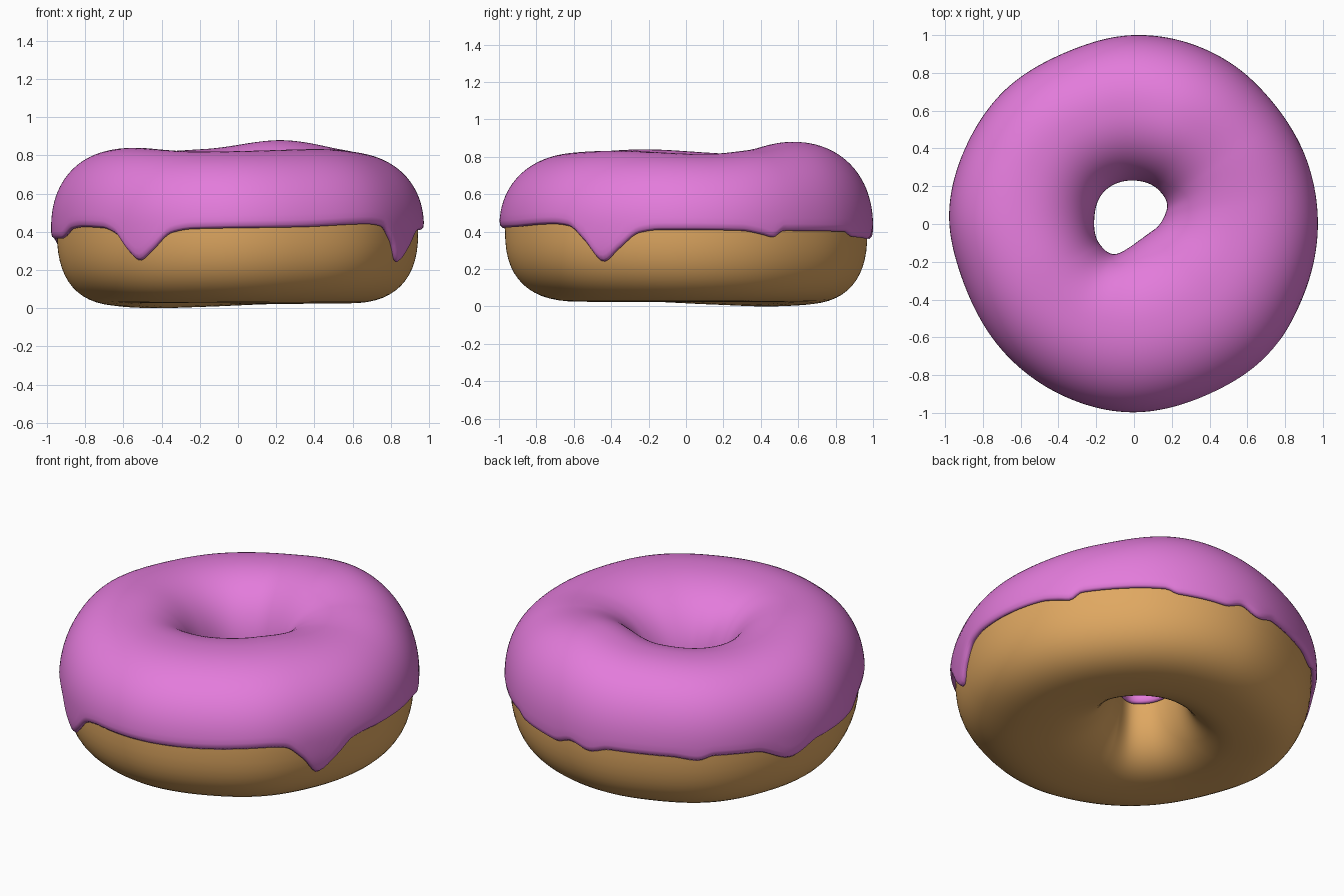
import bpy, bmesh, math

if "Cube" in bpy.data.objects:
    bpy.data.objects.remove(bpy.data.objects["Cube"])

# Control values around the ring: (angle in degrees, value)
OUTER = [(0, .974), (19, .975), (42, .978), (59, .994), (90, 1.0), (112, .978), (135, .985),
         (153, .98), (177, .98), (198, .955), (225, .968), (245, .982), (268, .998),
         (294, .985), (315, .992), (335, .975)]
HOLE = [(17, .172), (27, .197), (52, .221), (90, .23), (133, .233), (172, .212), (211, .21),
        (235, .194), (257, .130), (278, .098), (297, .088), (318, .088), (338, .102), (356, .130)]
TOP = [(10, .815), (35, .835), (69, .88), (105, .835), (150, .815), (202, .84), (250, .82),
       (320, .833)]
BOTTOM = [(20, .025), (70, .022), (105, .008), (135, 0), (165, .01), (210, .028), (300, .025)]
DRIPS = [(0, .41), (18, .405), (25, .385), (29, .37), (33, .405), (60, .40), (64, .375), (75, .365),
         (80, .36), (86, .39), (93, .36), (100, .39), (120, .385), (129, .365), (134, .39),
         (148, .38), (161, .30), (172, .36), (184, .365), (193, .365), (203, .415), (211, .425),
         (222, .42), (228, .39), (233, .30), (237, .25), (242, .30), (249, .395), (256, .415),
         (290, .425), (314, .44), (320, .43), (326, .35), (332, .24), (338, .31), (345, .395),
         (352, .41)]
MID = 0.42         # height of the widest line
INNER_EDGE = 0.37  # lower edge of the icing inside the hole
ICING = 0.03       # icing thickness
STEPS = 288


def around(points, deg, flat=True):
    """Smooth periodic interpolation; flat keeps peaks from overshooting."""
    p = [(a - 360, v) for a, v in points] + points + [(a + 360, v) for a, v in points]
    i = max(k for k in range(len(p)) if p[k][0] <= deg)

    def slope(k):
        h0, h1 = p[k][0] - p[k - 1][0], p[k + 1][0] - p[k][0]
        s0, s1 = (p[k][1] - p[k - 1][1]) / h0, (p[k + 1][1] - p[k][1]) / h1
        if flat:
            return 0 if s0 * s1 <= 0 else 2 * s0 * s1 / (s0 + s1)
        return (s0 * h1 + s1 * h0) / (h0 + h1)
    h = p[i + 1][0] - p[i][0]
    t = (deg - p[i][0]) / h
    return ((2*t**3 - 3*t*t + 1) * p[i][1] + (t**3 - 2*t*t + t) * h * slope(i)
            + (3*t*t - 2*t**3) * p[i + 1][1] + (t**3 - t*t) * h * slope(i + 1))


def power(v, e):
    return math.copysign(abs(v) ** e, v)


class Section:
    """Rounded cross-section of the ring at one angle."""
    def __init__(self, deg):
        self.a = math.radians(deg)
        ro = around(OUTER, deg, False) - ICING
        ri = around(HOLE, deg, False) + ICING
        self.rc, self.w = (ro + ri) / 2, (ro - ri) / 2
        self.up = around(TOP, deg) - ICING - MID
        self.down = MID - around(BOTTOM, deg)

    def exponent(self, s):
        return 2.2 if s >= 0 else 2.6

    def phi(self, z):
        s = (z - MID) / (self.up if z >= MID else self.down)
        return math.asin(power(s, self.exponent(s) / 2))

    def point(self, phi, off=0.0):
        c, s = math.cos(phi), math.sin(phi)
        e = 2 / self.exponent(s)
        r = self.rc + (self.w + off) * power(c, e)
        z = MID + ((self.up if s >= 0 else self.down) + off * (s > 0)) * power(s, e)
        return (r * math.cos(self.a), r * math.sin(self.a), z)


def loft(name, rings, closed, color):
    """Skin the cross-sections into a smooth ring."""
    bm = bmesh.new()
    vs = [[bm.verts.new(p) for p in ring] for ring in rings]
    n = len(vs[0])
    for i in range(len(vs)):
        a, b = vs[i], vs[(i + 1) % len(vs)]
        for j in range(n if closed else n - 1):
            k = (j + 1) % n
            bm.faces.new((a[j], b[j], b[k], a[k]))
    bmesh.ops.recalc_face_normals(bm, faces=bm.faces)
    for f in bm.faces:
        f.smooth = True
    mesh = bpy.data.meshes.new(name)
    bm.to_mesh(mesh)
    bm.free()
    mat = bpy.data.materials.new(name + "_color")
    mat.diffuse_color = (*color, 1)
    mat.use_nodes = True
    mat.node_tree.nodes["Principled BSDF"].inputs["Base Color"].default_value = mat.diffuse_color
    mesh.materials.append(mat)
    obj = bpy.data.objects.new(name, mesh)
    bpy.context.collection.objects.link(obj)
    return obj


sections = [Section(360 * i / STEPS) for i in range(STEPS)]

# Dough: full closed ring
loft("dough", [[s.point(2 * math.pi * j / 56) for j in range(56)] for s in sections],
     True, (.74, .39, .12))

# Icing: upper shell with rounded lips, dripping on the outside
LIP = [(.012, -.004), (0, .012), (.012, .026), (.035, ICING)]
icing_rings = []
for i, s in enumerate(sections):
    edge = around(DRIPS, 360 * i / STEPS)
    ring = [s.point(s.phi(edge + dz), off) for dz, off in LIP]
    start, end = s.phi(edge + .035), math.pi - s.phi(INNER_EDGE + .035)
    ring += [s.point(start + (end - start) * j / 48, ICING) for j in range(1, 48)]
    ring += [s.point(math.pi - s.phi(INNER_EDGE + dz), off) for dz, off in reversed(LIP)]
    icing_rings.append(ring)
loft("icing", icing_rings, False, (.77, .2, .71))
